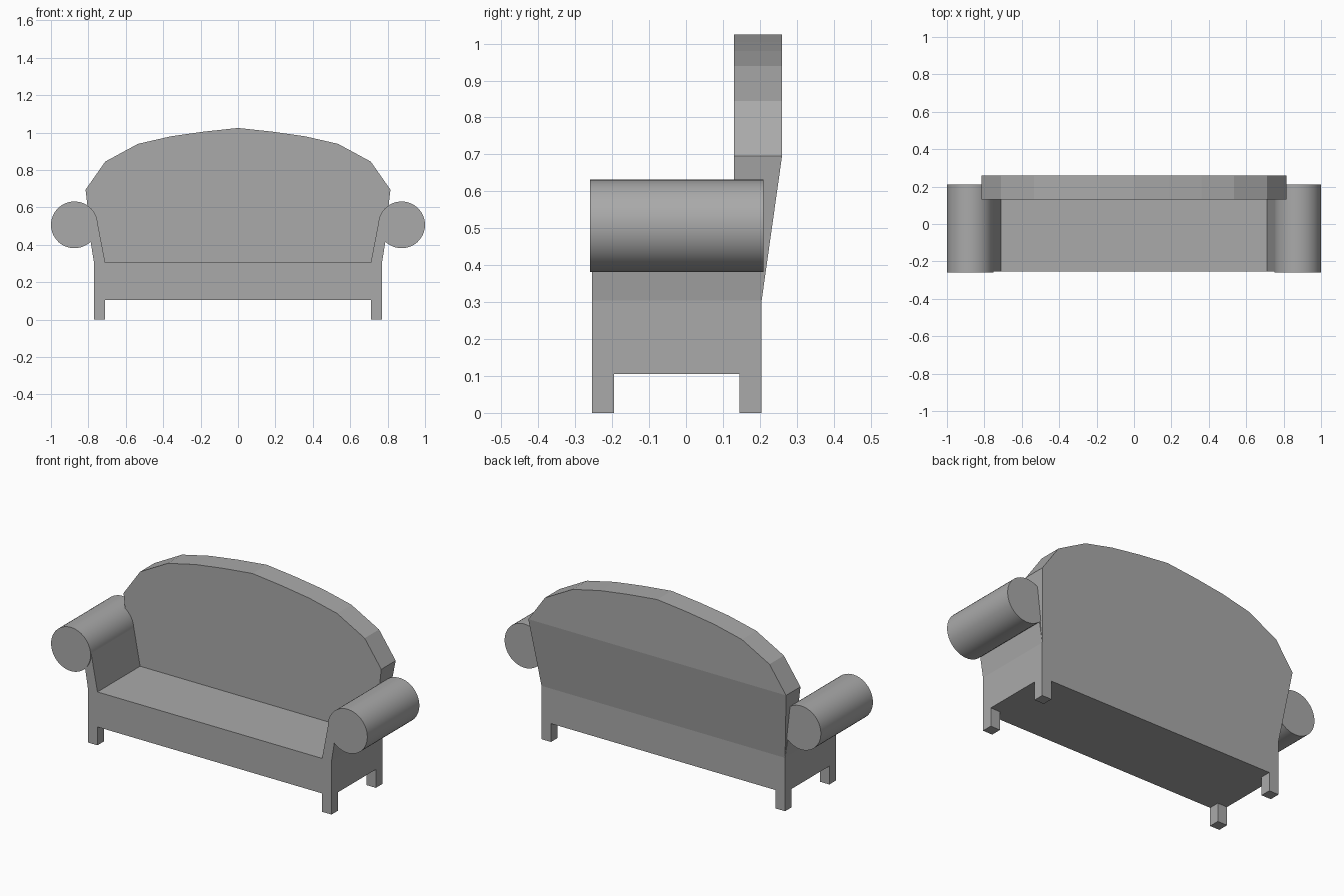
import bpy
import bmesh
import math

cube = bpy.data.objects.get("Cube")
if cube:
    bpy.data.objects.remove(cube, do_unlink=True)

# Single upholstery colour
fabric = bpy.data.materials.new("grey_fabric")
fabric.use_nodes = True
GREY = (0.4, 0.4, 0.4, 1.0)
fabric.diffuse_color = GREY
fabric.node_tree.nodes["Principled BSDF"].inputs["Base Color"].default_value = GREY

FRONT, REAR = -0.255, 0.205
SEAT_Z, LEG_Z = 0.305, 0.105
HALF_W, LEG_W = 0.77, 0.06
ARM_X, ARM_Z, ARM_R = 0.875, 0.507, 0.125


def finish(name, bm):
    bmesh.ops.recalc_face_normals(bm, faces=bm.faces)
    mesh = bpy.data.meshes.new(name)
    bm.to_mesh(mesh)
    bm.free()
    mesh.materials.append(fabric)
    obj = bpy.data.objects.new(name, mesh)
    bpy.context.collection.objects.link(obj)
    return obj


def box(name, x, y, z):
    bm = bmesh.new()
    bmesh.ops.create_cube(bm, size=1)
    for v in bm.verts:
        for i, (low, high) in enumerate((x, y, z)):
            v.co[i] = low if v.co[i] < 0 else high
    return finish(name, bm)


def prism(name, outline, y0, y1):
    """Extrude an x-z outline along y."""
    bm = bmesh.new()
    face = bm.faces.new([bm.verts.new((x, y0, z)) for x, z in outline])
    new = bmesh.ops.extrude_face_region(bm, geom=[face])["geom"]
    for v in new:
        if isinstance(v, bmesh.types.BMVert):
            v.co.y = y1
    return finish(name, bm)


def circle_point(degrees, radius):
    a = math.radians(degrees)
    return ARM_X + radius * math.cos(a), ARM_Z + radius * math.sin(a)


# Seat base
box("seat_base", (-HALF_W, HALF_W), (FRONT, REAR), (LEG_Z, SEAT_Z))

# Legs, arm panels and rolled arms on both sides
for side, s in (("left", 1), ("right", -1)):
    xs = sorted((s * HALF_W, s * (HALF_W - LEG_W)))
    box(f"front_{side}_leg", xs, (FRONT, FRONT + LEG_W), (0, LEG_Z))
    box(f"rear_{side}_leg", xs, (REAR - LEG_W, REAR), (0, LEG_Z))

    # Panel flares outward and wraps over the top of the roll
    panel = [(HALF_W, SEAT_Z), (HALF_W - LEG_W, SEAT_Z)]
    panel += [circle_point(d, ARM_R - 0.001) for d in range(170, 89, -10)]
    panel += [(ARM_X, ARM_Z), (0.79, 0.43)]
    prism(f"{side}_arm_panel", [(s * x, z) for x, z in panel], FRONT, REAR)

    roll = [circle_point(d, ARM_R) for d in range(0, 360, 8)]
    obj = prism(f"{side}_arm_roll", [(s * x, z) for x, z in roll], -0.26, 0.21)
    bpy.ops.object.select_all(action="DESELECT")
    obj.select_set(True)
    bpy.context.view_layer.objects.active = obj
    bpy.ops.object.shade_smooth_by_angle(angle=math.radians(30))

# Arched backrest: lower part leans backward, upper part is upright
SHOULDER_X, SHOULDER_Z, BACK_Y0, BACK_Y1 = 0.815, 0.695, 0.13, 0.26
half = [(0.71, 0.845), (0.535, 0.94), (0.36, 0.98), (0.185, 1.005)]
arch = [(SHOULDER_X, SHOULDER_Z)] + half + [(0, 1.025)]
arch += [(-x, z) for x, z in reversed(half)] + [(-SHOULDER_X, SHOULDER_Z)]
prism("backrest_arch", arch, BACK_Y0, BACK_Y1)

lower = [(-HALF_W, SEAT_Z), (HALF_W, SEAT_Z),
         (SHOULDER_X, SHOULDER_Z), (-SHOULDER_X, SHOULDER_Z)]
lean = prism("backrest_lower", lower, BACK_Y0, BACK_Y1)
for v in lean.data.vertices:
    if v.co.z < 0.5 and v.co.y > 0.2:
        v.co.y = REAR
